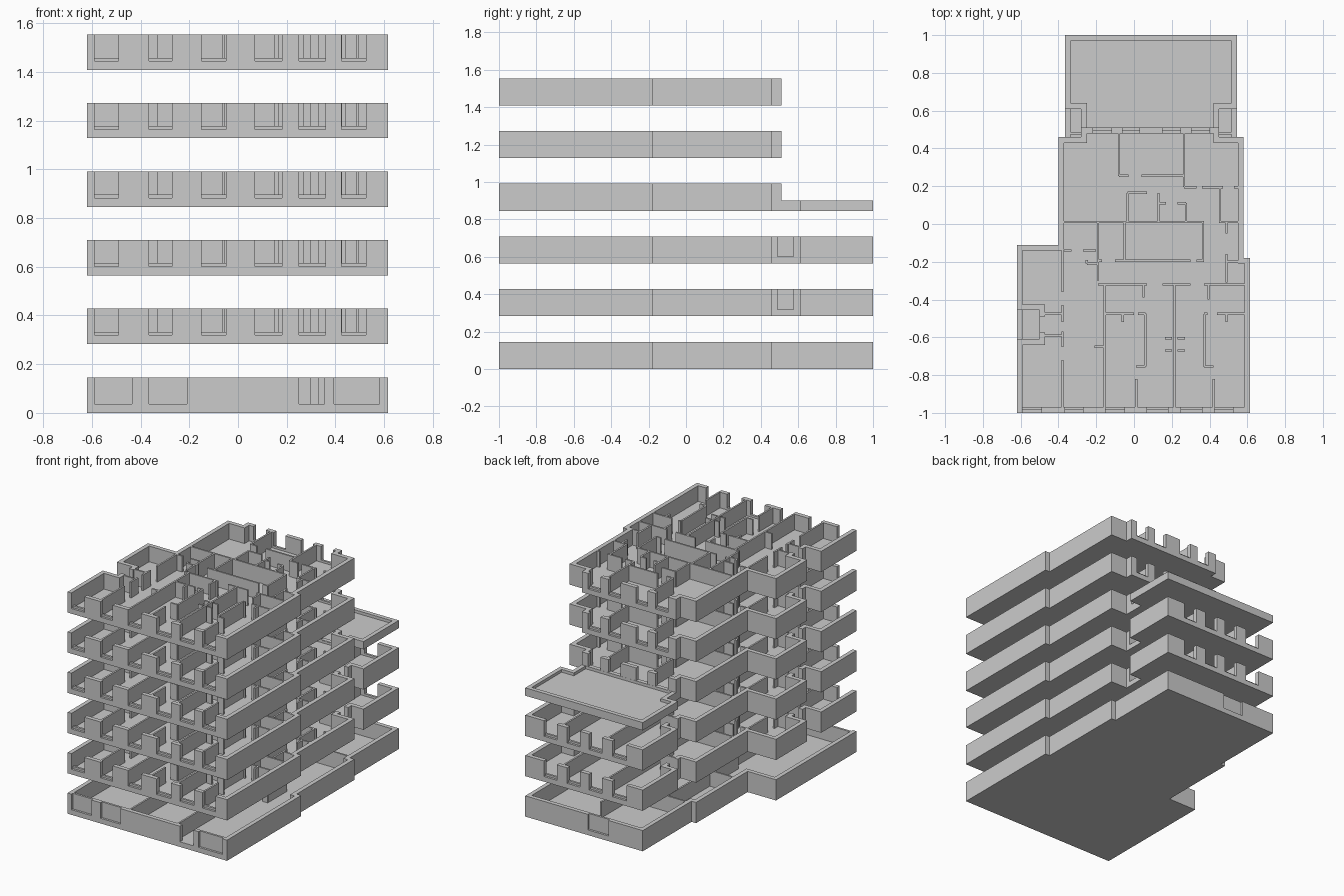
import bpy, bmesh

if "Cube" in bpy.data.objects:
    bpy.data.objects.remove(bpy.data.objects["Cube"])

H, SLAB, T = 0.145, 0.035, 0.03          # storey height, floor slab, outer wall thickness
BASES = [0, 0.283, 0.565, 0.846, 1.128, 1.408]


def finish(name, bm):
    bmesh.ops.recalc_face_normals(bm, faces=bm.faces)
    me = bpy.data.meshes.new(name)
    bm.to_mesh(me)
    bm.free()
    ob = bpy.data.objects.new(name, me)
    bpy.context.collection.objects.link(ob)
    return ob


def boxes(name, items):
    """One object made of boxes (x0, y0, z0, x1, y1, z1)."""
    bm = bmesh.new()
    for x0, y0, z0, x1, y1, z1 in items:
        vs = bmesh.ops.create_cube(bm, size=1)['verts']
        bmesh.ops.scale(bm, vec=(x1 - x0, y1 - y0, z1 - z0), verts=vs)
        bmesh.ops.translate(bm, vec=((x0 + x1) / 2, (y0 + y1) / 2, (z0 + z1) / 2), verts=vs)
    return finish(name, bm)


def inset(pts, t):
    """Inset of a right-angled counter-clockwise outline."""
    out = []
    for i, (x, y) in enumerate(pts):
        nx = ny = 0
        for (ax, ay), (bx, by) in ((pts[i - 1], (x, y)), ((x, y), pts[(i + 1) % len(pts)])):
            l = abs(bx - ax) + abs(by - ay)
            nx -= (by - ay) / l
            ny += (bx - ax) / l
        out.append((x + nx * t, y + ny * t))
    return out


def tray(name, pts, z, h):
    """Floor slab with a wall all round, as one closed shell."""
    bm = bmesh.new()
    inn = inset(pts, T)
    loops = [[bm.verts.new((x, y, zz)) for x, y in p]
             for p, zz in ((pts, z), (pts, z + h), (inn, z + h), (inn, z + SLAB))]
    n = len(pts)
    bm.faces.new(loops[0][::-1])
    for a, b in zip(loops, loops[1:]):
        for i in range(n):
            j = (i + 1) % n
            bm.faces.new((a[i], a[j], b[j], b[i]))
    bm.faces.new(loops[3])
    return finish(name, bm)


def cut(ob, items):
    """Cut boxes out of an object."""
    cutter = boxes("cutter", items)
    cutter.hide_render = True
    m = ob.modifiers.new("openings", 'BOOLEAN')
    m.operation, m.solver, m.object = 'DIFFERENCE', 'EXACT', cutter
    bpy.context.view_layer.update()
    dg = bpy.context.evaluated_depsgraph_get()
    me = bpy.data.meshes.new_from_object(ob.evaluated_get(dg))
    ob.modifiers.clear()
    ob.data = me
    bpy.data.objects.remove(cutter)


# Outlines, counter-clockwise
front = [(-0.62, -1), (0.615, -1), (0.615, -0.18), (0.58, -0.18), (0.58, 0.46)]
west = [(-0.40, 0.46), (-0.40, -0.11), (-0.62, -0.11)]
light_court = [(-0.62, -0.455), (-0.50, -0.455), (-0.50, -0.61), (-0.62, -0.61)]
rear_wing = [(0.45, 0.61), (0.545, 0.61), (0.545, 1), (-0.365, 1), (-0.365, 0.61), (-0.28, 0.61)]
GROUND = front + [(0.545, 0.46), (0.545, 1), (-0.365, 1), (-0.365, 0.46)] + west
LOWER = front + [(0.45, 0.46)] + rear_wing + [(-0.28, 0.46)] + west + light_court
UPPER = front + [(0.45, 0.46), (0.45, 0.51), (-0.28, 0.51), (-0.28, 0.46)] + west + light_court
TERRACE = [(0.45, 0.481)] + rear_wing + [(-0.28, 0.481)]

# Windows along the facades (x ranges)
FRONT_WIN = [(-0.59, -0.49), (-0.365, -0.27), (-0.15, -0.05), (0.07, 0.18), (0.25, 0.36), (0.425, 0.525)]
UPPER_WIN = [(-0.217, -0.12), (-0.06, 0.03), (0.15, 0.245), (0.305, 0.40)]
WING_WIN = [(-0.24, -0.13), (-0.05, 0.05), (0.12, 0.22), (0.30, 0.40)]

# Partitions: {y: x ranges} and {x: y ranges}
WEST_ROWS = {-0.475: [(-0.48, -0.38)], -0.59: [(-0.48, -0.38)], -0.14: [(-0.37, -0.33), (-0.27, -0.2)],
             -0.21: [(-0.25, -0.19)], -0.65: [(-0.21, -0.16)]}
WEST_COLS = {-0.378: [(-0.36, -0.12), (-0.52, -0.43), (-0.65, -0.57), (-0.975, -0.72)],
             -0.19: [(-0.3, 0.01)], -0.25: [(-0.21, -0.19)]}
FLAT_ROWS = {-0.32: [(-0.19, 0.07), (0.15, 0.30), (0.37, 0.59)],
             -0.475: [(-0.15, 0), (0.02, 0.06), (0.37, 0.39), (0.44, 0.59)],
             -0.755: [(0.01, 0.06), (0.37, 0.42)],
             -0.605: [(0.165, 0.2), (0.23, 0.27)], -0.67: [(0.165, 0.2), (0.23, 0.27)]}
FLAT_COLS = {-0.155: [(-0.65, -0.32), (-0.975, -0.65)], 0.05: [(-0.39, -0.32)], 0.215: [(-0.975, -0.32)],
             0.395: [(-0.4, -0.32)], 0.06: [(-0.755, -0.475)], 0.012: [(-0.975, -0.82)],
             0.372: [(-0.755, -0.48)], 0.422: [(-0.975, -0.82)], -0.06: [(-0.52, -0.475)],
             0.49: [(-0.52, -0.475)]}
CORE_ROWS = {0.01: [(-0.38, 0.37)], -0.195: [(-0.19, -0.17), (-0.1, 0.3), (0.33, 0.37)]}
CORE_COLS = {-0.05: [(-0.195, 0.01)], 0.365: [(-0.195, 0.01)]}
REAR_ROWS = {-0.2: [(0.49, 0.56)], 0.01: [(0.45, 0.56)], 0.195: [(0.265, 0.33), (0.36, 0.47), (0.53, 0.56)],
             0.255: [(-0.08, -0.03), (0.04, 0.27)], 0.165: [(-0.035, 0.07)],
             0.11: [(0.13, 0.17), (0.23, 0.275)]}
REAR_COLS = {0.49: [(-0.31, -0.16), (-0.05, 0.01)], 0.455: [(0.01, 0.2)], 0.265: [(0.195, 0.485)],
             -0.08: [(0.255, 0.485)], -0.035: [(0.01, 0.165)], 0.13: [(0.01, 0.165)], 0.275: [(0.01, 0.11)]}
WING_ROWS = {0.48: [(-0.26, -0.14), (0.0, 0.2), (0.3, 0.43)]}
WING_COLS = {-0.08: [(0.48, 0.975)], 0.265: [(0.48, 0.975)]}
GROUND_ROWS = {-0.32: [(-0.155, 0.07), (0.15, 0.215)], 0.48: [(-0.34, 0.1), (0.2, 0.52)]}
GROUND_COLS = {-0.155: [(-0.97, -0.32)], 0.215: [(-0.97, -0.32)], 0.1: [(0.48, 0.8)], -0.19: [(-0.3, 0.48)]}


def partitions(name, z, groups, t=0.006):
    items = []
    for rows, cols in groups:
        for y, spans in rows.items():
            items += [(a, y - t, z + 0.03, b, y + t, z + H) for a, b in spans]
        for x, spans in cols.items():
            items += [(x - t, a, z + 0.03, x + t, b, z + H) for a, b in spans]
    boxes(name, items)


CORE = (CORE_ROWS, CORE_COLS)
FLATS = [(WEST_ROWS, WEST_COLS), (FLAT_ROWS, FLAT_COLS), CORE, (REAR_ROWS, REAR_COLS)]

# Ground storey: recessed shop panels, an entrance and a rear panel
ground = tray("ground_storey", GROUND, 0, H)
zc, zt = SLAB + 0.001, H + 0.1
cut(ground, [(a, -1.05, zc, b, -0.985, zt) for a, b in [(-0.59, -0.435), (-0.365, -0.21), (0.395, 0.58)]]
    + [(0.25, -1.05, zc, 0.355, -0.95, zt), (-0.1, 0.985, zc, 0.06, 1.05, zt)])
partitions("ground_partitions", 0, [CORE, (GROUND_ROWS, GROUND_COLS)])

# Upper storeys
for k, z in enumerate(BASES[1:], 1):
    low = k < 3
    shell = tray(f"storey_{k}", LOWER if low else UPPER, z, H)
    yb, wins = (1, WING_WIN) if low else (0.51, UPPER_WIN)
    zc, zt = z + SLAB + 0.001, z + H + 0.05
    holes = [(a, -1.05, zc, b, -0.95, zt) for a, b in FRONT_WIN]
    holes += [(a, yb - 0.05, zc, b, yb + 0.05, zt) for a, b in wins]
    holes += [(-0.53, -0.575, zc, -0.45, -0.49, zt)]            # light court window
    if low:                                                    # side recess windows
        holes += [(0.40, 0.49, zc, 0.47, 0.575, zt), (-0.30, 0.49, zc, -0.23, 0.575, zt)]
    cut(shell, holes)
    # raised inner sills
    sills = [(a, -0.985, z + 0.03, b, -0.97, z + 0.05) for a, b in FRONT_WIN]
    sills += [(a, yb - T, z + 0.03, b, yb - 0.015, z + 0.05) for a, b in wins]
    boxes(f"window_sills_{k}", sills)
    partitions(f"partitions_{k}", z, FLATS + ([(WING_ROWS, WING_COLS)] if low else []))

# Roof terrace behind the third upper storey
tray("terrace", TERRACE, BASES[3], 0.055)
